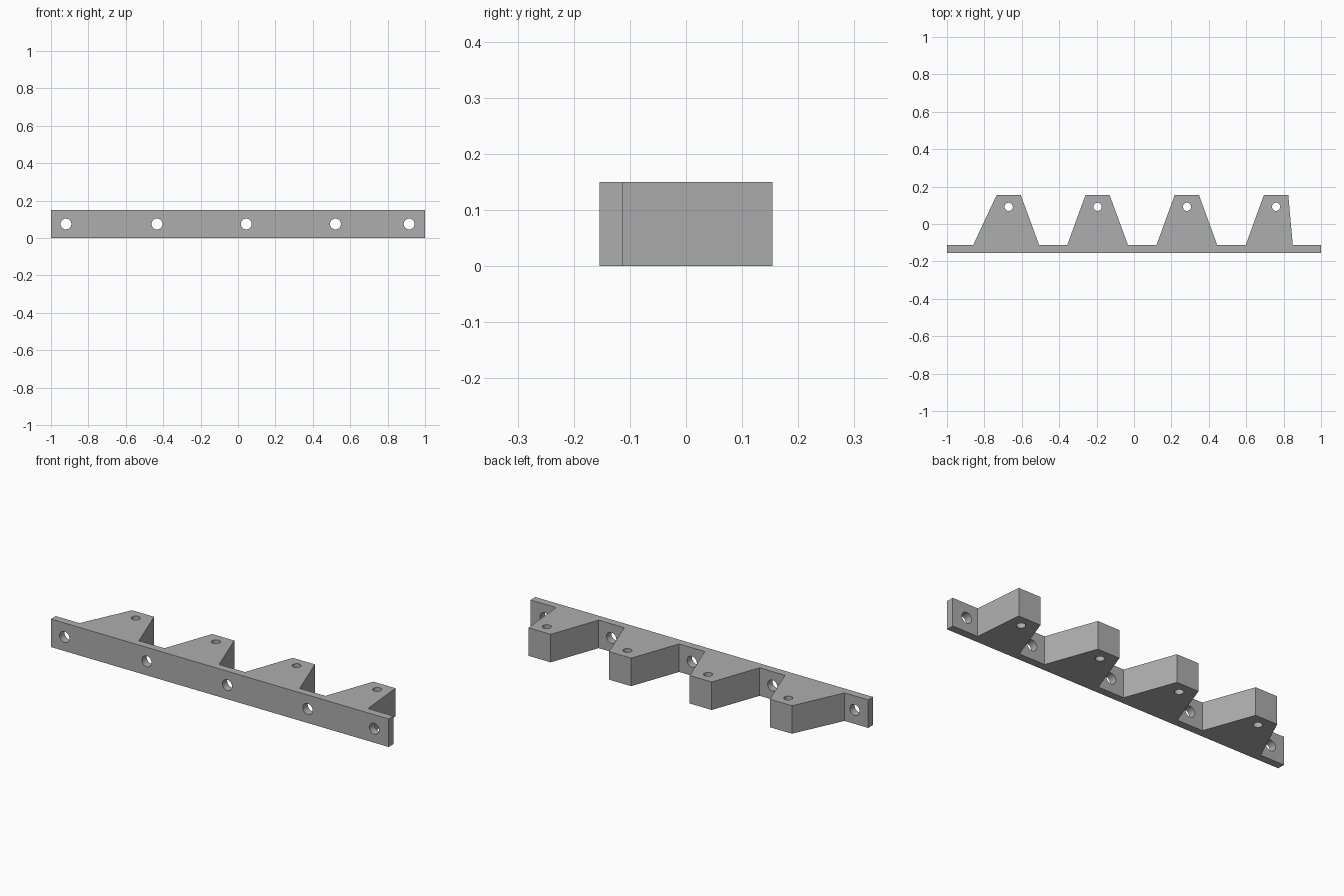
import bpy, bmesh
from math import pi
from mathutils import Matrix

if "Cube" in bpy.data.objects:
    bpy.data.objects.remove(bpy.data.objects["Cube"])

HEIGHT = 0.15
FRONT, STRIP_BACK, TOOTH_BACK = -0.154, -0.113, 0.154

# Plain grey material
grey = bpy.data.materials.new("grey")
grey.use_nodes = True
colour = (0.42, 0.42, 0.42, 1)
grey.diffuse_color = colour
grey.node_tree.nodes["Principled BSDF"].inputs["Base Color"].default_value = colour


def make_object(name, bm):
    bmesh.ops.recalc_face_normals(bm, faces=bm.faces)
    mesh = bpy.data.meshes.new(name)
    bm.to_mesh(mesh)
    bm.free()
    mesh.materials.append(grey)
    obj = bpy.data.objects.new(name, mesh)
    bpy.context.collection.objects.link(obj)
    return obj


# Toothed strip: root and tip x positions of each tooth, left to right
teeth = [(-0.86, -0.735, -0.605, -0.507),
         (-0.357, -0.26, -0.13, -0.032),
         (0.12, 0.217, 0.348, 0.445),
         (0.597, 0.694, 0.825, 0.849)]
outline = [(1, STRIP_BACK), (1, FRONT), (-1, FRONT), (-1, STRIP_BACK)]
for root_a, tip_a, tip_b, root_b in teeth:
    outline += [(root_a, STRIP_BACK), (tip_a, TOOTH_BACK),
                (tip_b, TOOTH_BACK), (root_b, STRIP_BACK)]

bm = bmesh.new()
base = bm.faces.new([bm.verts.new((x, y, 0)) for x, y in outline])
extruded = bmesh.ops.extrude_face_region(bm, geom=[base])
top_verts = [v for v in extruded["geom"] if isinstance(v, bmesh.types.BMVert)]
bmesh.ops.translate(bm, verts=top_verts, vec=(0, 0, HEIGHT))
rack = make_object("toothed_mounting_strip", bm)

# Drill bits: screw holes through the strip, pin holes through the teeth
bm = bmesh.new()


def drill(location, radius, depth, turn=0):
    bmesh.ops.create_cone(
        bm, cap_ends=True, segments=32, radius1=radius, radius2=radius, depth=depth,
        matrix=Matrix.Translation(location) @ Matrix.Rotation(turn, 4, "X"))


for x in (-0.92, -0.433, 0.044, 0.521, 0.915):
    drill((x, (FRONT + STRIP_BACK) / 2, HEIGHT / 2), 0.029, 0.1, pi / 2)
for x in (-0.67, -0.195, 0.283, 0.76):
    drill((x, 0.092, HEIGHT / 2), 0.022, HEIGHT * 2)
bits = make_object("hole_cutter", bm)
bits.hide_render = True

# Cut the holes, then discard the cutter
cut = rack.modifiers.new("holes", "BOOLEAN")
cut.operation = "DIFFERENCE"
cut.solver = "EXACT"
cut.object = bits
bpy.ops.object.select_all(action="DESELECT")
rack.select_set(True)
bpy.context.view_layer.objects.active = rack
bpy.ops.object.modifier_apply(modifier=cut.name)
bpy.data.objects.remove(bits)

# Smooth hole walls, sharp corners
bpy.ops.object.shade_smooth_by_angle(angle=pi / 9)
